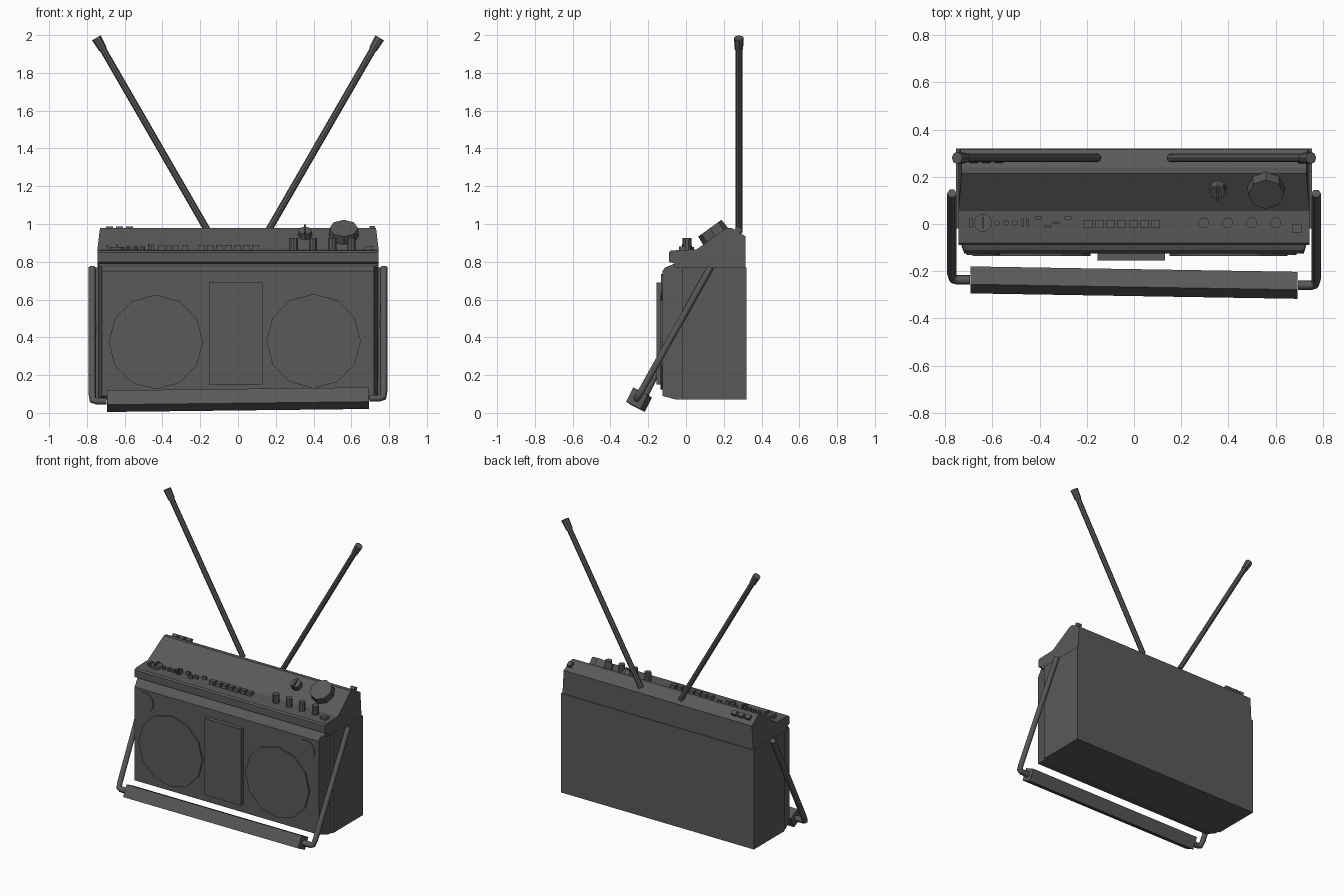
import bpy, bmesh, math
from mathutils import Vector, Matrix

cube = bpy.data.objects.get("Cube")
if cube:
    bpy.data.objects.remove(cube, do_unlink=True)

grey = bpy.data.materials.new("dark_grey")
grey.use_nodes = True
COLOUR = (0.1, 0.1, 0.1, 1)
grey.diffuse_color = COLOUR
grey.node_tree.nodes["Principled BSDF"].inputs["Base Color"].default_value = COLOUR


def finish(name, bm):
    bmesh.ops.recalc_face_normals(bm, faces=bm.faces)
    mesh = bpy.data.meshes.new(name)
    bm.to_mesh(mesh)
    bm.free()
    mesh.materials.append(grey)
    ob = bpy.data.objects.new(name, mesh)
    bpy.context.collection.objects.link(ob)
    return ob


def prism(name, profile, half_width):
    """Side profile in (y, z) spread across x, with a width rule."""
    bm = bmesh.new()
    ends = [[bm.verts.new((s * half_width(y, z), y, z)) for y, z in profile] for s in (-1, 1)]
    for end in ends:
        bm.faces.new(end)
    n = len(profile)
    for i in range(n):
        j = (i + 1) % n
        bm.faces.new((ends[0][i], ends[0][j], ends[1][j], ends[1][i]))
    return finish(name, bm)


def box(name, centre, size, rot_x=0, rot_z=0):
    bm = bmesh.new()
    m = (Matrix.Translation(centre) @ Matrix.Rotation(rot_x, 4, 'X')
         @ Matrix.Rotation(rot_z, 4, 'Z') @ Matrix.Diagonal((*size, 1)))
    bmesh.ops.create_cube(bm, size=1, matrix=m)
    return finish(name, bm)


def rod(name, start, end, r1, r2=None, sides=8):
    a, b = Vector(start), Vector(end)
    bm = bmesh.new()
    m = Matrix.Translation((a + b) / 2) @ (b - a).to_track_quat('Z', 'Y').to_matrix().to_4x4()
    bmesh.ops.create_cone(bm, cap_ends=True, segments=sides, radius1=r1,
                          radius2=r1 if r2 is None else r2, depth=(b - a).length, matrix=m)
    return finish(name, bm)


# Cabinet: rear box and tapered front
prism("rear_cabinet", [(-0.02, 0.07), (0.32, 0.07), (0.32, 0.77), (-0.02, 0.77)],
      lambda y, z: 0.755)
prism("front_cabinet", [(-0.01, 0.07), (-0.05, 0.07), (-0.125, 0.09), (-0.125, 0.75),
                        (-0.11, 0.77), (-0.06, 0.79), (-0.01, 0.79)],
      lambda y, z: 0.72 if y < -0.1 else 0.742)

# Control deck with front lip, sloped panel and ridge
prism("control_deck", [(-0.06, 0.77), (0.315, 0.77), (0.315, 0.935), (0.24, 0.98), (0.215, 0.98),
                       (0.055, 0.865), (-0.08, 0.86), (-0.09, 0.85), (-0.09, 0.80), (-0.06, 0.79)],
      lambda y, z: 0.745 - max(0, z - 0.86) * 0.12)

# Speakers, tweeters and cassette door
for name, x, z, r, front, sides in (("right_speaker", -0.435, 0.375, 0.25, -0.135, 12),
                                    ("left_speaker", 0.40, 0.38, 0.25, -0.135, 12),
                                    ("right_tweeter", -0.64, 0.665, 0.07, -0.132, 16),
                                    ("left_tweeter", 0.62, 0.665, 0.07, -0.132, 16)):
    rod(name, (x, -0.11, z), (x, front, z), r, sides=sides)
box("cassette_door", (-0.012, -0.13, 0.42), (0.285, 0.05, 0.54))

# Antennas, each with a thicker tip
for side, s in (("left", 1), ("right", -1)):
    lean = Vector((s * 0.5, 0, 0.866))
    base = Vector((s * 0.155, 0.28, 0.955))
    rod(side + "_antenna", base, base + lean * 1.14, 0.018)
    rod(side + "_antenna_tip", base + lean * 1.12, base + lean * 1.19, 0.022, 0.026)

# Handle: bent side arms and a square grip
GRIP = {1: Vector((0.695, -0.26, 0.078)), -1: Vector((-0.695, -0.237, 0.062))}
for side, s in (("left", 1), ("right", -1)):
    end = GRIP[s]
    path = [Vector((s * 0.772, 0.13, 0.77)), Vector((s * 0.772, end.y + 0.025, end.z + 0.04)),
            Vector((s * 0.768, end.y + 0.005, end.z + 0.005)), Vector((s * 0.75, end.y, end.z)), end]
    curve = bpy.data.curves.new(side + "_handle_arm", 'CURVE')
    curve.dimensions = '3D'
    curve.bevel_depth = 0.02
    curve.bevel_resolution = 1
    curve.use_fill_caps = True
    spline = curve.splines.new('POLY')
    spline.points.add(len(path) - 1)
    for point, co in zip(spline.points, path):
        point.co = (*co, 1)
    curve.materials.append(grey)
    arm = bpy.data.objects.new(side + "_handle_arm", curve)
    bpy.context.collection.objects.link(arm)

tilt = math.radians(-27)
grip = box("handle_grip", (0, 0, 0), (1.385, 0.085, 0.085), tilt)
for v in grip.data.vertices:
    t = (v.co.x / 1.385) + 0.5
    mid = GRIP[-1].lerp(GRIP[1], t)
    v.co.y += mid.y
    v.co.z += mid.z

# Knobs on the sloped panel
slope = math.atan2(0.115, 0.16)
normal = Vector((0, -math.sin(slope), math.cos(slope)))
for name, x, r, height in (("tuning_knob", 0.56, 0.08, 0.05), ("band_knob", 0.355, 0.037, 0.035)):
    foot = Vector((x, 0.155, 0.937))
    rod(name, foot - normal * 0.01, foot + normal * height, r, r * 0.95, 8)
    if name == "band_knob":
        box("band_pointer", foot + normal * 0.04, (0.012, 0.065, 0.02), slope)

# Controls along the flat shelf
for i in range(4):
    x = 0.295 + i * 0.102
    rod(f"level_knob_{i + 1}", (x, 0.005, 0.855), (x, 0.005, 0.925), 0.023, sides=10)
for i in range(7):
    box(f"tape_button_{i + 1}", (-0.195 + i * 0.048, 0, 0.872), (0.036, 0.036, 0.032))
for i in range(3):
    x = -0.58 + i * 0.038
    rod(f"small_button_{i + 1}", (x, 0.005, 0.855), (x, 0.005, 0.882), 0.012)
for i, x in enumerate((-0.472, -0.452)):
    box(f"toggle_{i + 1}", (x, 0.005, 0.875), (0.01, 0.035, 0.04))
for i, (x, y) in enumerate(((-0.405, 0.025), (-0.365, -0.01), (-0.33, 0.005), (-0.28, 0.025))):
    box(f"slider_{i + 1}", (x, y, 0.87), (0.03, 0.012, 0.03))
rod("volume_dial", (-0.64, 0.005, 0.855), (-0.64, 0.005, 0.878), 0.038, sides=14)
box("volume_pointer", (-0.64, 0.005, 0.885), (0.008, 0.05, 0.02))
box("power_switch", (-0.69, 0.005, 0.87), (0.015, 0.04, 0.03))
box("side_button", (0.69, -0.02, 0.868), (0.042, 0.036, 0.025))

# Rear ridge buttons and socket
rear = -math.atan2(0.045, 0.075)
for i in range(3):
    box(f"rear_button_{i + 1}", (-0.68 + i * 0.053, 0.275, 0.965), (0.036, 0.03, 0.03), rear)
box("rear_socket", (0.71, 0.275, 0.965), (0.03, 0.035, 0.035), rear)
